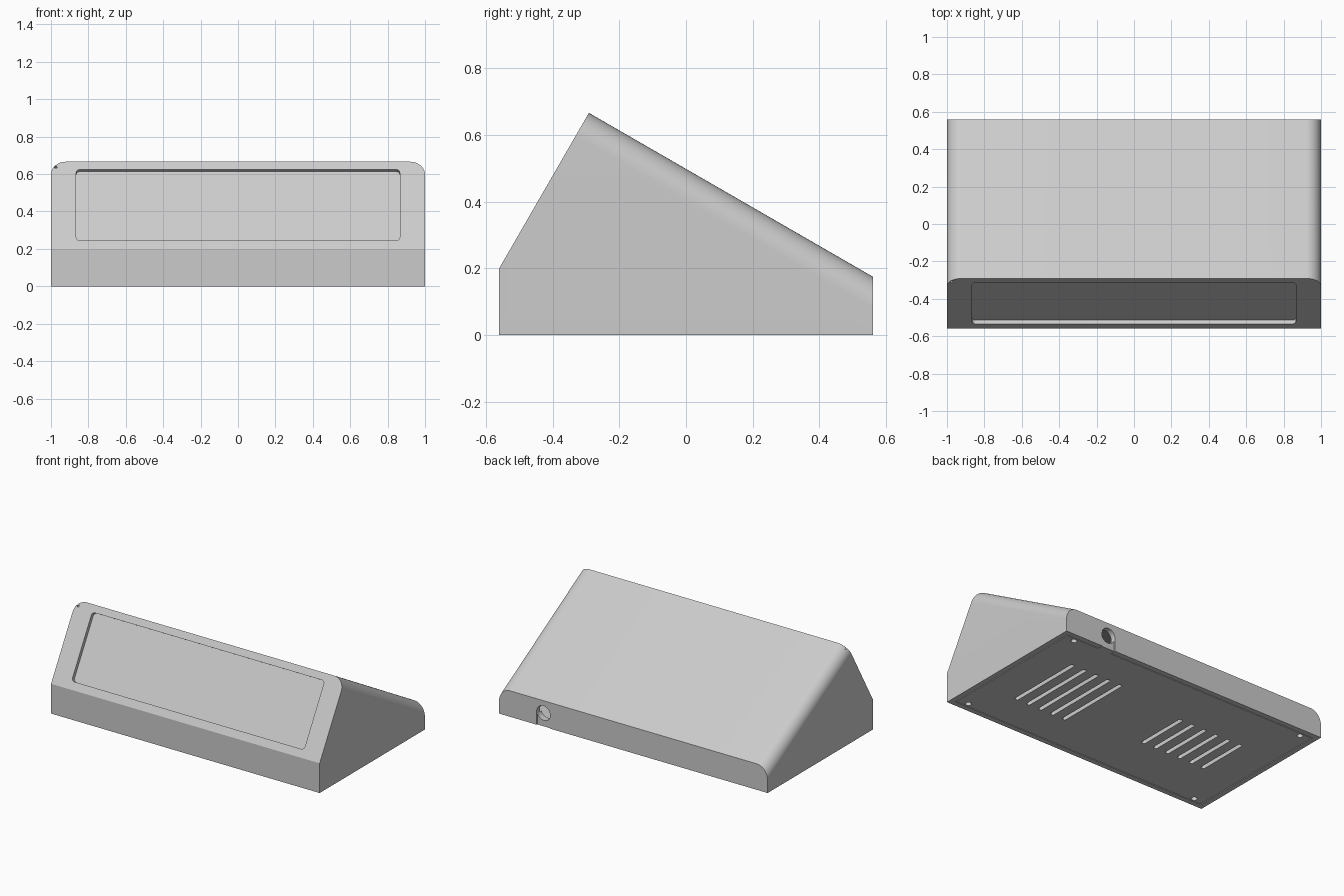
import bpy, bmesh, math
from mathutils import Matrix

if "Cube" in bpy.data.objects:
    bpy.data.objects.remove(bpy.data.objects["Cube"])

grey = bpy.data.materials.new("light_grey")
grey.diffuse_color = (0.6, 0.6, 0.6, 1)
grey.use_nodes = True
grey.node_tree.nodes["Principled BSDF"].inputs["Base Color"].default_value = grey.diffuse_color


def make_object(name, bm):
    bmesh.ops.recalc_face_normals(bm, faces=bm.faces)
    mesh = bpy.data.meshes.new(name)
    bm.to_mesh(mesh)
    bm.free()
    mesh.materials.append(grey)
    ob = bpy.data.objects.new(name, mesh)
    bpy.context.collection.objects.link(ob)
    return ob


def prism(name, pts, half, radius):
    """Side profile (y, z) extruded along x, rounded along the two lid edges."""
    bm = bmesh.new()
    a = [bm.verts.new((-half, y, z)) for y, z in pts]
    b = [bm.verts.new((half, y, z)) for y, z in pts]
    bm.faces.new(a)
    bm.faces.new(b[::-1])
    n = len(pts)
    for i in range(n):
        j = (i + 1) % n
        bm.faces.new((a[i], b[i], b[j], a[j]))
    edges = [bm.edges.get((s[2], s[3])) for s in (a, b)]
    bmesh.ops.bevel(bm, geom=edges, offset=radius, segments=12,
                    profile=0.5, affect='EDGES')
    return make_object(name, bm)


def box(name, size, loc, radius=0, tilt=0):
    """Box with optional rounded upright edges, tilted about x."""
    bm = bmesh.new()
    bmesh.ops.create_cube(bm, size=1, matrix=Matrix.Diagonal((*size, 1)))
    if radius:
        up = [e for e in bm.edges
              if abs(e.verts[0].co.z - e.verts[1].co.z) > size[2] / 2]
        bmesh.ops.bevel(bm, geom=up, offset=radius, segments=5,
                        profile=0.5, affect='EDGES')
    bm.transform(Matrix.Translation(loc) @ Matrix.Rotation(tilt, 4, 'X'))
    return make_object(name, bm)


def rod(name, radius, length, loc, tilt=0):
    bm = bmesh.new()
    bmesh.ops.create_cone(bm, cap_ends=True, segments=32, radius1=radius,
                          radius2=radius, depth=length)
    bm.transform(Matrix.Translation(loc) @ Matrix.Rotation(tilt, 4, 'X'))
    return make_object(name, bm)


def cut(target, cutters):
    bpy.context.view_layer.objects.active = target
    for c in cutters:
        m = target.modifiers.new("cut", 'BOOLEAN')
        m.operation = 'DIFFERENCE'
        m.solver = 'EXACT'
        m.object = c
        bpy.ops.object.modifier_apply(modifier=m.name)
        bpy.data.objects.remove(c)


# Hollow wedge housing
t = 0.035
slope = math.radians(60)
housing = prism("housing", [(-0.56, 0), (-0.56, 0.2), (-0.291, 0.666),
                            (0.56, 0.175), (0.56, 0)], 1.0, 0.08)
cavity = prism("cavity_cutter",
               [(-0.56 + t, -0.1), (-0.56 + t, 0.2 - 0.268 * t),
                (-0.291 + 0.366 * t, 0.666 - 1.366 * t),
                (0.56 - t, 0.175 - 0.577 * t), (0.56 - t, -0.1)],
               1.0 - t, 0.08 - t)

# Recessed front panel, pinhole, and cable opening running down to the base
hx, hz, hr = 0.67, 0.09, 0.05
cut(housing, [
    cavity,
    box("panel_cutter", (1.73, 0.439, 0.048), (0, -0.4243, 0.435), 0.02, slope),
    rod("pinhole_cutter", 0.008, 0.03, (-0.975, -0.3077, 0.637), slope),
    rod("cable_cutter", hr, 0.2, (hx, 0.56, hz), math.pi / 2),
    box("cable_slot_cutter", (2 * hr, 0.2, hz + 0.1), (hx, 0.56, (hz - 0.1) / 2)),
])

# Base plate with vent slots and screw holes
plate = box("base_plate", (1.92, 1.04, 0.035), (0, 0, 0.0175))
cutters = []
for count, first, length in ((5, 0.703, 0.54), (6, -0.22, 0.365)):
    for i in range(count):
        cutters.append(box("vent_cutter", (0.027, length, 0.2),
                           (first - 0.0935 * i, 0, 0), 0.011))
for sx in (-1, 1):
    for sy in (-1, 1):
        cutters.append(rod("screw_cutter", 0.019, 0.06, (sx * 0.888, sy * 0.495, 0)))
cut(plate, cutters)

# Tab closing the cable slot below the round hole
tab = box("cable_tab", (2 * hr - 0.004, 0.045, hz), (hx, 0.532, hz / 2))
cut(tab, [rod("tab_cutter", hr, 0.2, (hx, 0.55, hz), math.pi / 2)])

# Smooth the rounded edges, keep the rest crisp
for ob in (housing, plate, tab):
    bpy.ops.object.select_all(action='DESELECT')
    ob.select_set(True)
    bpy.context.view_layer.objects.active = ob
    bpy.ops.object.shade_smooth_by_angle(angle=math.radians(25))
